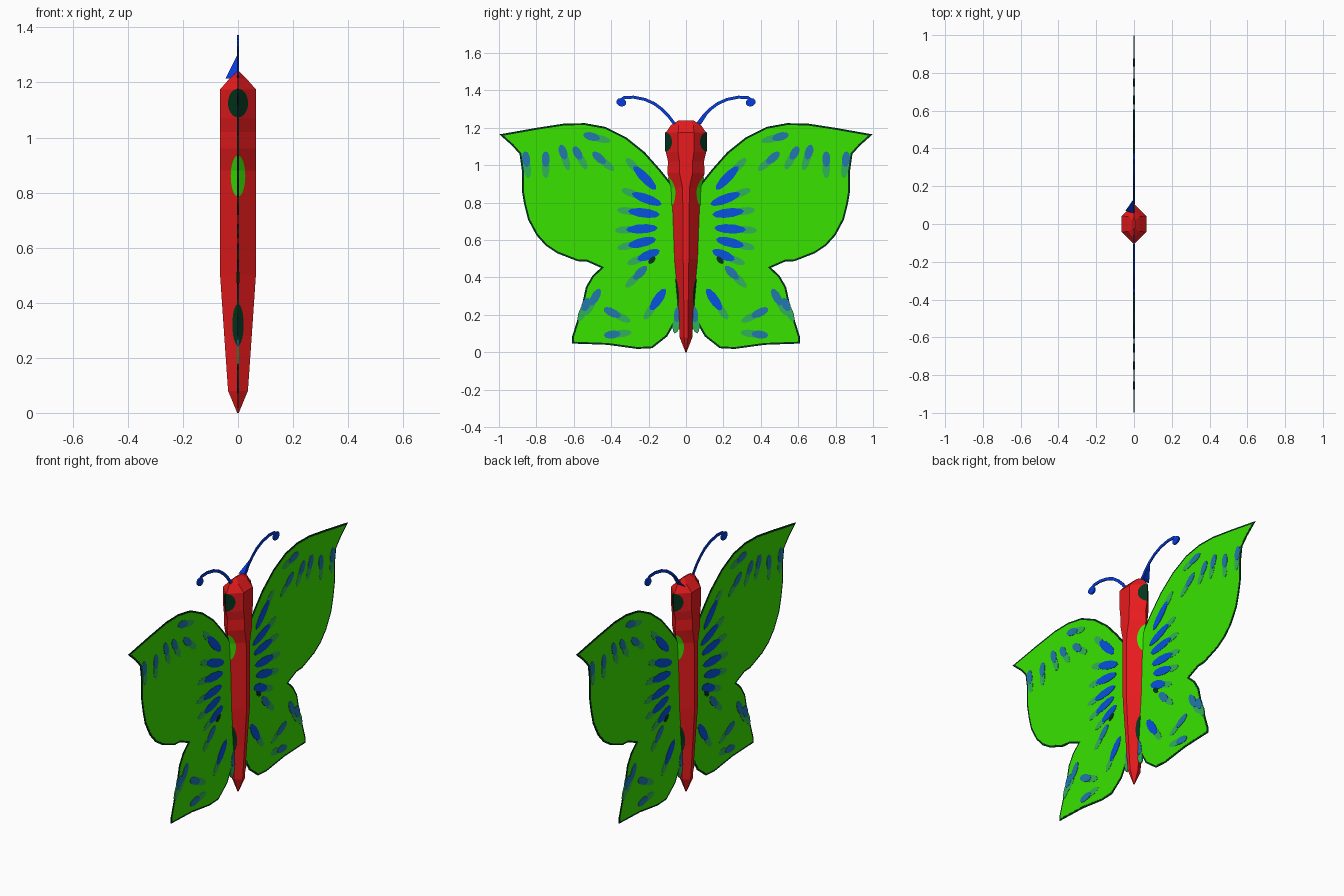
import bpy, bmesh, math
from mathutils import Vector

if "Cube" in bpy.data.objects:
    bpy.data.objects.remove(bpy.data.objects["Cube"])


def material(name, rgb):
    m = bpy.data.materials.new(name)
    m.diffuse_color = (*rgb, 1)
    m.use_nodes = True
    m.node_tree.nodes["Principled BSDF"].inputs["Base Color"].default_value = m.diffuse_color
    return m


RED = material("body red", (0.88, 0.012, 0.014))
GREEN = material("wing green", (0.04, 0.77, 0.0))
DARK = material("dark green", (0.001, 0.035, 0.012))
BLUE = material("spot blue", (0.002, 0.085, 0.75))
TEAL = material("spot teal", (0.015, 0.19, 0.42))
FOAM = material("sea green", (0.03, 0.44, 0.1))
FEELER = material("antenna blue", (0.002, 0.045, 0.72))


def finish(name, bm, mat):
    mesh = bpy.data.meshes.new(name)
    bm.to_mesh(mesh)
    bm.free()
    mesh.materials.append(mat)
    ob = bpy.data.objects.new(name, mesh)
    bpy.context.collection.objects.link(ob)
    return ob


def slabs(name, polys, half, mat, sides=(1, -1)):
    """Thin plates in the x = 0 plane, mirrored in y."""
    bm = bmesh.new()
    for side in sides:
        for poly in polys:
            a = [bm.verts.new((half, side * p[0], p[1])) for p in poly]
            b = [bm.verts.new((-half, side * p[0], p[1])) for p in poly]
            bm.faces.new(a)
            bm.faces.new(b[::-1])
            for i in range(len(a)):
                j = (i + 1) % len(a)
                bm.faces.new((a[i], b[i], b[j], a[j]))
    bmesh.ops.recalc_face_normals(bm, faces=bm.faces)
    bmesh.ops.triangulate(bm, faces=[f for f in bm.faces if len(f.verts) > 4])
    return finish(name, bm, mat)


def inset(poly, d):
    """Shrink a clockwise outline by d."""
    out = []
    for i, p in enumerate(poly):
        p = Vector(p)
        e1 = (p - Vector(poly[i - 1])).normalized()
        e2 = (Vector(poly[(i + 1) % len(poly)]) - p).normalized()
        n1, n2 = Vector((e1.y, -e1.x)), Vector((e2.y, -e2.x))
        m = (n1 + n2).normalized()
        out.append(p + m * d / max(m.dot(n1), 0.3))
    return out


def oval(p, q, width, n=10):
    """Blunt oval whose long axis runs from p to q."""
    p, q = Vector(p), Vector(q)
    c, u = (p + q) / 2, (q - p) / 2
    v = Vector((-u.y, u.x)).normalized() * width
    return [c + u * math.cos(t) + v * math.sin(t)
            for t in (2 * math.pi * i / n for i in range(n))]


# Wings: dark rim plate with a slightly thicker green plate inside it
wing = [(0, .85), (.06, .88), (.14, .98), (.22, 1.07), (.32, 1.15), (.43, 1.205),
        (.54, 1.225), (.65, 1.223), (.8, 1.2), (.998, 1.165), (.93, 1.105),
        (.89, 1.06), (.877, .97), (.877, .86), (.865, .79), (.845, .71), (.8, .626),
        (.75, .57), (.69, .53), (.58, .487), (.53, .485), (.455, .452), (.5, .41),
        (.535, .35), (.557, .25), (.61, .08), (.61, .047),
        (.42, .04), (.26, .018), (.18, .022), (.1, .085), (.055, .165), (0, .27)]
slabs("wing_rims", [wing], .0015, DARK)
slabs("wing_panels", [inset(wing, .01)], .0025, GREEN)

# Wing spots: first point is the end that fades into sea green
blue = [((.28, .995), (.16, .87)), ((.29, .85), (.13, .79)), ((.31, .755), (.14, .735)),
        ((.32, .655), (.15, .665)), ((.31, .57), (.16, .605)), ((.26, .495), (.14, .545)),
        ((.19, .225), (.11, .34))]
teal = [((.46, 1.142), (.55, 1.165)), ((.43, 1.01), (.5, 1.07)), ((.56, 1.03), (.6, 1.1)),
        ((.645, 1.03), (.67, 1.11)), ((.75, .99), (.75, 1.075)), ((.85, .99), (.86, 1.075)),
        ((.51, .25), (.46, .34)), ((.35, .19), (.44, .235)), ((.35, .1), (.44, .09)),
        ((.05, .16), (.035, .25)), ((.55, .22), (.52, .29)), ((.28, .39), (.21, .46))]


def faded(spots, w):
    res = []
    for p, q in spots:
        p, q = Vector(p), Vector(q)
        d = (p - q).normalized()
        res.append(oval(p + d * .06, p - d * .05, w))
    return res


slabs("spot_fades", faded(blue, .02) + faded(teal, .02), .0035, FOAM)
slabs("blue_spots", [oval(p, q, .025) for p, q in blue], .0045, BLUE)
slabs("teal_spots", [oval(p, q, .022) for p, q in teal], .0045, TEAL)
slabs("dark_spots", [oval((.165, .51), (.2, .475), .014)], .0049, DARK)

# Antennae: curved flat ribbons ending in small clubs
path = [Vector(p) for p in [(.04, 1.2), (.065, 1.225), (.095, 1.265), (.13, 1.3), (.17, 1.33),
                            (.22, 1.352), (.28, 1.364), (.33, 1.362), (.355, 1.345)]]
left, right = [], []
for i, p in enumerate(path):
    t = (path[min(i + 1, len(path) - 1)] - path[max(i - 1, 0)]).normalized()
    n = Vector((-t.y, t.x)) * .008
    left.append(p + n)
    right.append(p - n)
slabs("antennae", [left + right[::-1]], .003, FEELER)
slabs("antenna_clubs", [oval((.32, 1.328), (.372, 1.345), .022)], .0045, FEELER)

# Sloping fin at the root of one antenna
bm = bmesh.new()
fin = [bm.verts.new(c) for c in [(0, .135, 1.305), (-.045, .07, 1.215), (0, .055, 1.215),
                                 (0, .085, 1.225)]]
for tri in ((0, 1, 2), (0, 3, 1), (0, 2, 3), (1, 3, 2)):
    bm.faces.new([fin[i] for i in tri])
bmesh.ops.recalc_face_normals(bm, faces=bm.faces)
finish("antenna_root", bm, FEELER)

# Body: six-sided rings of (z, half width x, half depth y, half flat side)
rings = [(0, .003, .003, .001), (.08, .036, .034, .01), (.28, .05, .044, .012),
         (.5, .065, .064, .015), (.88, .065, .078, .018), (.96, .065, .1, .035),
         (1.02, .065, .096, .035), (1.07, .065, .108, .042), (1.175, .065, .108, .042),
         (1.215, .03, .08, .04), (1.24, .004, .04, .02)]
bm = bmesh.new()
loops = []
for z, x, y, f in rings:
    loops.append([bm.verts.new(c) for c in [(0, -y, z), (x, -f, z), (x, f, z),
                                            (0, y, z), (-x, f, z), (-x, -f, z)]])
for a, b in zip(loops, loops[1:]):
    for i in range(6):
        j = (i + 1) % 6
        bm.faces.new((a[i], a[j], b[j], b[i]))
bm.faces.new(loops[0][::-1])
bm.faces.new(loops[-1])
bmesh.ops.recalc_face_normals(bm, faces=bm.faces)
finish("body", bm, RED)


def ridge_patches(name, zc, hz, hx, mat, n=12):
    """Oval skins folded over the front and back ridges of the body."""
    bm = bmesh.new()
    for s in (1, -1):
        rows = []
        for k in range(n + 1):
            t = math.pi * k / n
            z, w = zc - hz * math.cos(t), hx * math.sin(t) + .0005
            a, b = next((a, b) for a, b in zip(rings, rings[1:]) if a[0] <= z <= b[0])
            m = (z - a[0]) / (b[0] - a[0])
            x, y, f = (a[i] + (b[i] - a[i]) * m for i in (1, 2, 3))
            edge = y - w * (y - f) / x + .004
            rows.append([bm.verts.new(c) for c in
                         [(-w, s * edge, z), (0, s * (y + .004), z), (w, s * edge, z)]])
        for p, q in zip(rows, rows[1:]):
            for i in (0, 1):
                face = (p[i], p[i + 1], q[i + 1], q[i])
                bm.faces.new(face if s < 0 else face[::-1])
    finish(name, bm, mat)


# Eyes, and the green and dark markings along the body ridges
ridge_patches("eyes", 1.125, .052, .036, DARK)
ridge_patches("upper_body_markings", .86, .075, .026, GREEN)
ridge_patches("lower_body_markings", .32, .075, .02, DARK)
